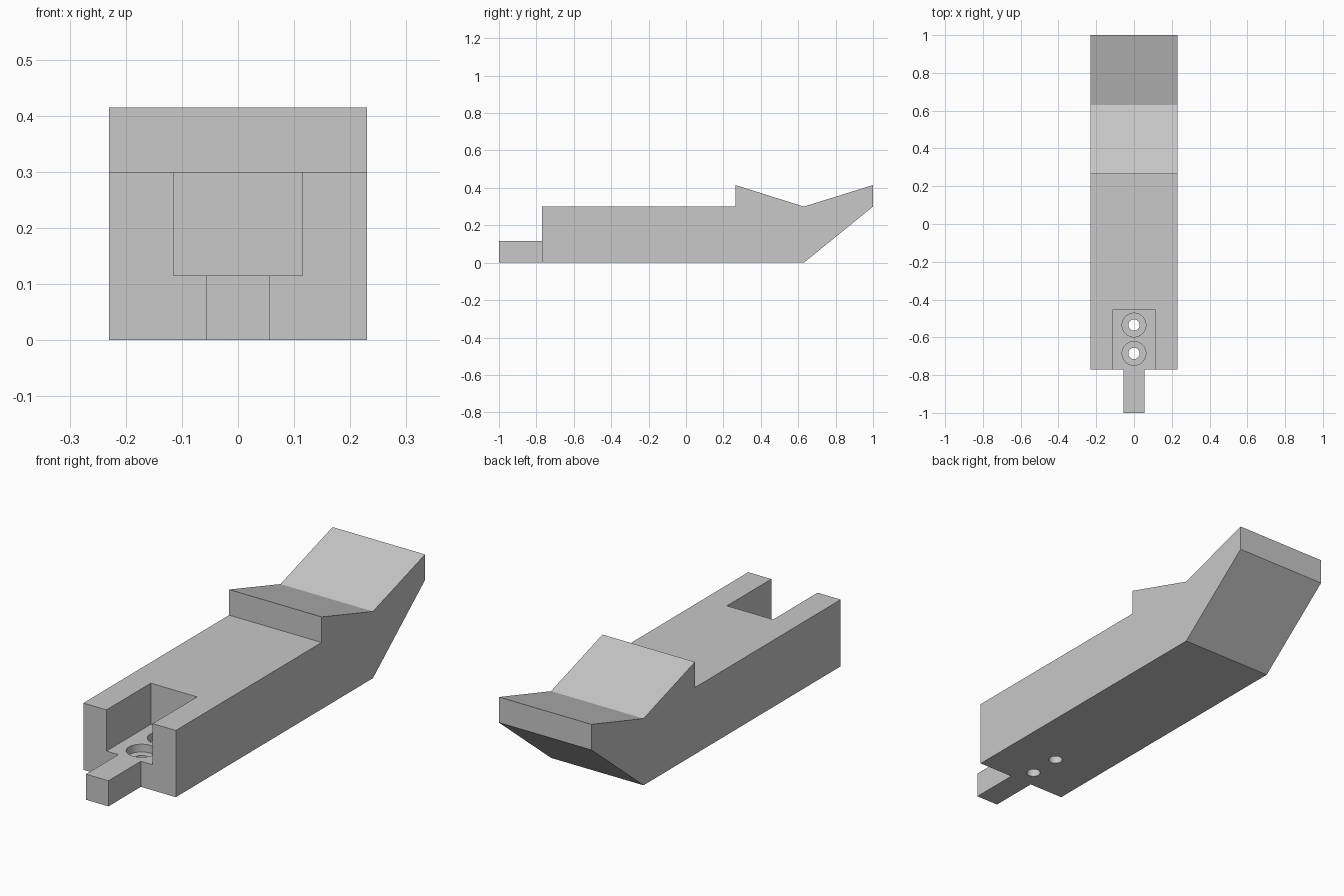
import bpy
import bmesh
from mathutils import Matrix, Vector

if "Cube" in bpy.data.objects:
    bpy.data.objects.remove(bpy.data.objects["Cube"])

HALF_WIDTH = 0.23
SHOULDER_Y = -0.77
TONGUE_TOP = 0.115
DECK_TOP = 0.30

grey = bpy.data.materials.new("plain_grey")
grey.use_nodes = True
grey.diffuse_color = (0.58, 0.58, 0.58, 1)
grey.node_tree.nodes["Principled BSDF"].inputs["Base Color"].default_value = grey.diffuse_color


def add_object(name, bm):
    bmesh.ops.recalc_face_normals(bm, faces=bm.faces)
    mesh = bpy.data.meshes.new(name)
    bm.to_mesh(mesh)
    bm.free()
    mesh.materials.append(grey)
    obj = bpy.data.objects.new(name, mesh)
    bpy.context.collection.objects.link(obj)
    return obj


def box(name, low, high):
    low, high = Vector(low), Vector(high)
    bm = bmesh.new()
    bmesh.ops.create_cube(bm, size=1, matrix=Matrix.Translation((low + high) / 2)
                          @ Matrix.Diagonal((*(high - low), 1)))
    return add_object(name, bm)


def cylinder(name, radius, y, bottom, top):
    bm = bmesh.new()
    bmesh.ops.create_cone(bm, cap_ends=True, segments=48, radius1=radius, radius2=radius,
                          depth=top - bottom,
                          matrix=Matrix.Translation((0, y, (bottom + top) / 2)))
    return add_object(name, bm)


def cut(target, cutter):
    cutter.hide_render = True
    mod = target.modifiers.new(cutter.name, "BOOLEAN")
    mod.operation = "DIFFERENCE"
    mod.solver = "EXACT"
    mod.object = cutter
    bpy.context.view_layer.objects.active = target
    bpy.ops.object.modifier_apply(modifier=mod.name)
    bpy.data.objects.remove(cutter)


# Body: side profile (y, z) extruded across the width
profile = [(-1, 0), (0.63, 0), (1, DECK_TOP), (1, 0.415), (0.63, DECK_TOP),
           (0.265, 0.415), (0.265, DECK_TOP), (SHOULDER_Y, DECK_TOP),
           (SHOULDER_Y, TONGUE_TOP), (-1, TONGUE_TOP)]
bm = bmesh.new()
side = bm.faces.new([bm.verts.new((-HALF_WIDTH, y, z)) for y, z in profile])
extrusion = bmesh.ops.extrude_face_region(bm, geom=[side])
bmesh.ops.translate(bm, vec=(2 * HALF_WIDTH, 0, 0),
                    verts=[v for v in extrusion["geom"] if isinstance(v, bmesh.types.BMVert)])
body = add_object("mount_body", bm)

# Narrow the front tongue from both sides
for sign in (-1, 1):
    xs = sorted((sign * 0.056, sign * 0.4))
    cut(body, box("tongue_notch", (xs[0], -1.2, -0.1), (xs[1], SHOULDER_Y, 0.2)))

# Open slot in the front of the deck
cut(body, box("slot", (-0.115, -1.2, TONGUE_TOP), (0.115, -0.455, 0.5)))

# Counterbored screw holes in the slot floor
for y in (-0.535, -0.685):
    cut(body, cylinder("counterbore", 0.063, y, TONGUE_TOP - 0.035, 0.2))
    cut(body, cylinder("screw_hole", 0.03, y, -0.1, 0.2))

# Smooth hole walls while keeping hard edges
bpy.ops.object.select_all(action="DESELECT")
body.select_set(True)
bpy.context.view_layer.objects.active = body
bpy.ops.object.shade_smooth_by_angle(angle=0.3)
